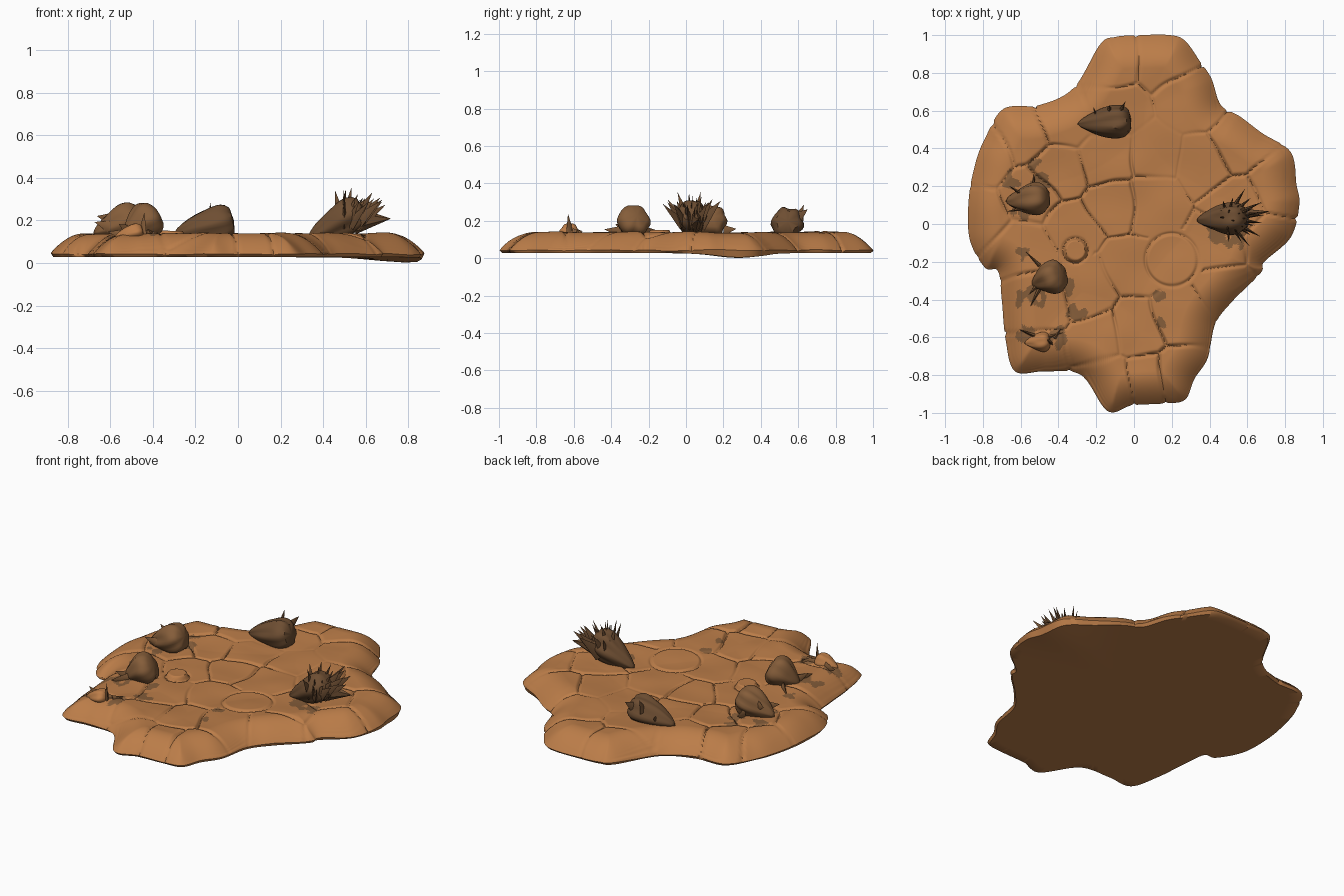
import bpy, bmesh, math, random
from mathutils import Vector, noise, kdtree, Matrix

if "Cube" in bpy.data.objects:
    bpy.data.objects.remove(bpy.data.objects["Cube"])

random.seed(4)

def material(name, rgb):
    m = bpy.data.materials.new(name)
    m.diffuse_color = (*rgb, 1)
    m.use_nodes = True
    m.node_tree.nodes["Principled BSDF"].inputs["Base Color"].default_value = m.diffuse_color
    return m

CLAY = material("clay", (0.50, 0.205, 0.066))
DARK = material("dark_brown", (0.155, 0.076, 0.032))
MID = material("mid_brown", (0.235, 0.11, 0.042))

# slab outline seen from above, and centres of the paving-like cells
OUTLINE = [(.19, 1), (.27, .97), (.35, .86), (.41, .77), (.46, .63), (.56, .57), (.68, .48), (.83, .38),
           (.86, .21), (.875, .1), (.83, -.07), (.69, -.2), (.67, -.26), (.52, -.41), (.43, -.53),
           (.39, -.71), (.32, -.82), (.27, -.93), (.16, -.95), (-.01, -.96), (-.14, -.99), (-.28, -.8),
           (-.47, -.78), (-.63, -.78), (-.68, -.61), (-.70, -.4), (-.72, -.25), (-.79, -.23),
           (-.87, -.08), (-.875, .13), (-.84, .32), (-.79, .45), (-.69, .61), (-.5, .63), (-.32, .72),
           (-.18, .95), (-.1, .99), (.03, 1)]
CELLS = [(.17, .88), (-.13, .88), (.32, .65), (-.12, .6), (-.38, .55), (-.6, .48), (-.78, .38), (-.78, .05),
         (-.4, .27), (-.12, .1), (-.13, .33), (.12, .36), (.36, .33), (.57, .43), (.78, .2), (.55, .08),
         (.73, -.1), (.42, -.12), (.47, -.36), (.27, -.5), (.02, -.58), (.27, -.8), (.06, -.83),
         (-.12, -.85), (-.2, -.6), (-.5, -.7), (-.52, -.43), (-.25, -.36), (-.6, -.12), (-.55, .15),
         (0, -.2), (.1, .1), (-.3, -.02)]
# raised round stones: x, y, radius, height
ROUNDS = [(.2, -.19, .14, .005), (-.31, -.14, .066, .025)]
# stained patches beside the plants: x, y, radius
STAINS = [(.45, -.06, .05), (.53, -.08, .045), (-.5, .22, .05), (-.65, .23, .04), (-.53, .32, .03),
          (-.6, .06, .04), (-.58, -.15, .035), (-.55, -.38, .055), (-.34, -.33, .035), (-.31, -.47, .045),
          (-.4, -.6, .05), (-.57, -.58, .045), (.15, -.52, .03), (.13, -.38, .03)]

def smooth_loop(pts, n):
    out = []
    for i in range(len(pts)):
        a, b, c, d = (Vector(pts[(i + k) % len(pts)]) for k in (-1, 0, 1, 2))
        for j in range(n):
            t = j / n
            out.append(.5 * (2 * b + (c - a) * t + (2 * a - 5 * b + 4 * c - d) * t * t
                             + (3 * b - a - 3 * c + d) * t ** 3))
    return out

def make_tree(pts):
    tree = kdtree.KDTree(len(pts))
    for i, p in enumerate(pts):
        tree.insert((p[0], p[1], 0), i)
    tree.balance()
    return tree

EDGE = smooth_loop(OUTLINE, 14)
edge_tree, cell_tree = make_tree(EDGE), make_tree(CELLS)

def crack_at(x, y):
    """0..1 crack strength."""
    w = noise.noise_vector(Vector((x * 4, y * 4, 0))) * .04
    q = Vector((x + w.x, y + w.y, 0))
    (c1, i1, d1), (c2, i2, d2) = cell_tree.find_n(q, 2)
    border = (d2 * d2 - d1 * d1) / (2 * (c1 - c2).length)
    patchy = .55 + .9 * noise.noise(Vector((x * 3, y * 3, 7)))
    crack = math.exp(-(border / .008) ** 2) * min(1, max(.05, patchy))
    for rx, ry, rr, _ in ROUNDS:
        d = math.hypot(x - rx, y - ry)
        if d < rr + .03:
            crack = .35 * math.exp(-((d - rr) / .008) ** 2)
    return crack

def ground(x, y):
    d = edge_tree.find(Vector((x, y, 0)))[2]
    k = min(1, d / .17)
    z = .042 + .098 * (1 - (1 - k) ** 2)
    z -= .014 * min(1, max(0, (d - .17) / .25))          # shallow middle
    z += .008 * noise.noise(Vector((x * 5, y * 5, 2)))
    z -= crack_at(x, y) * (.007 + .011 * k)
    for rx, ry, rr, h in ROUNDS:
        z += h * min(1, max(0, (rr - math.hypot(x - rx, y - ry)) / .015))
    return z

def finish(bm, name, mats, angle=40):
    bmesh.ops.recalc_face_normals(bm, faces=bm.faces)
    me = bpy.data.meshes.new(name)
    bm.to_mesh(me)
    bm.free()
    ob = bpy.data.objects.new(name, me)
    bpy.context.collection.objects.link(ob)
    for m in mats:
        me.materials.append(m)
    bpy.context.view_layer.objects.active = ob
    ob.select_set(True)
    bpy.ops.object.shade_smooth_by_angle(angle=math.radians(angle))
    ob.select_set(False)
    return ob

# cracked ground slab: rings shrinking from the outline, plus the underside
def slab():
    bm = bmesh.new()
    n, rings = len(EDGE), 125

    def under(p):
        return .027 - .025 * math.exp(-((p.x - .78) ** 2 + (p.y - .28) ** 2) / .03)

    loops = []
    for f in (.3, .6, .8, .92, .985):
        loops.append([bm.verts.new((p.x * f, p.y * f, under(p * f))) for p in EDGE])
    for i in range(rings):
        f = 1 - (i / rings) ** 1.1
        row = []
        for p in EDGE:
            q = p * f
            s = 1 - .018 * crack_at(q.x, q.y) * max(0, 1 - i / 8)
            row.append(bm.verts.new((q.x * s, q.y * s, ground(q.x, q.y))))
        loops.append(row)
    for li, (a, b) in enumerate(zip(loops, loops[1:])):
        for j in range(n):
            k = (j + 1) % n
            face = bm.faces.new((a[j], a[k], b[k], b[j]))
            if li > 5:
                c = face.calc_center_median()
                w = 1 + 1.1 * noise.noise(Vector((c.x * 22, c.y * 22, 5)))
                face.material_index = int(any(math.hypot(c.x - x, c.y - y) < r * w for x, y, r in STAINS))
    bm.faces.new(loops[0])
    c = bm.verts.new((0, 0, ground(0, 0)))
    for j in range(n):
        bm.faces.new((loops[-1][j], loops[-1][(j + 1) % n], c))
    finish(bm, "cracked_ground", [CLAY, MID], 50)

# helpers for pods and thorns
def add_spike(bm, base, direction, length, width, flat=.4):
    d = Vector(direction).normalized()
    m = (Matrix.Translation(Vector(base) + d * length / 2)
         @ d.to_track_quat('Z', 'Y').to_matrix().to_4x4() @ Matrix.Diagonal((flat, 1, 1, 1)))
    bmesh.ops.create_cone(bm, cap_ends=True, segments=6, radius1=width, radius2=0, depth=length, matrix=m)

def add_bud(bm, a, b, radius, seed):
    """Ribbed teardrop, narrow at a and blunt at b."""
    a, b = Vector(a), Vector(b)
    q = (b - a).to_track_quat('Z', 'Y')
    rows, n, m = [], 36, 16
    for i in range(1, m):
        u = i / m
        r = radius * 1.45 * u ** .7 * math.sqrt(1 - u ** 4)
        row = []
        for j in range(n):
            t = math.tau * j / n
            w = 1 + .05 * math.sin(6 * t + 3 * u) + .12 * noise.noise(
                Vector((math.cos(t) * 2, math.sin(t) * 2, u * 2 + seed)))
            row.append(bm.verts.new(a.lerp(b, u) + q @ Vector((math.cos(t) * r * w, math.sin(t) * r * w, 0))))
        rows.append(row)
    ends = bm.verts.new(a), bm.verts.new(a.lerp(b, .97))
    for p, s in zip(rows, rows[1:]):
        for j in range(n):
            bm.faces.new((p[j], p[(j + 1) % n], s[(j + 1) % n], s[j]))
    for v, row in zip(ends, (rows[0], rows[-1])):
        for j in range(n):
            bm.faces.new((v, row[j], row[(j + 1) % n]))

def pod(name, a, b, radius, mat, spikes):
    bm = bmesh.new()
    add_bud(bm, a, b, radius, a[0] * 9)
    for base, d, length, width in spikes:
        add_spike(bm, base, d, length, width)
    finish(bm, name, [mat])

slab()

# three closed pods leaning to the right
pod("rear_pod", (-.30, .53, .14), (-.01, .545, .20), .088, DARK,
    [((-.13, .6, .21), (.0, .4, 1), .08, .03), ((-.07, .6, .22), (.3, .6, .5), .07, .03),
     ((-.2, .57, .17), (-.3, 1, .4), .06, .025)])
pod("left_pod", (-.68, .12, .14), (-.45, .14, .225), .085, MID,
    [((-.58, .15, .2), (-.8, .5, .2), .10, .04), ((-.53, .2, .15), (0, 1, .1), .07, .03),
     ((-.6, .08, .17), (-1, -.2, .3), .08, .03)])
pod("front_left_pod", (-.54, -.32, .13), (-.375, -.26, .23), .088, MID,
    [((-.5, -.31, .14), (-.7, -.8, .5), .10, .04), ((-.5, -.34, .14), (-.5, -1, .15), .11, .035),
     ((-.5, -.22, .14), (-1, 1, .1), .10, .03)])

# big thorny plant fanning up and to the right
bm = bmesh.new()
add_bud(bm, (.33, .02, .12), (.60, .035, .26), .085, 3)
add_spike(bm, (.55, .05, .2), (1, .1, .05), .17, .065, .6)
for i in range(24):
    t = i * 2.4
    k = math.sqrt((i + .5) / 24)
    base = Vector((.52 + .04 * math.cos(t) * k, .03 + .05 * math.sin(t) * k, .18))
    d = Vector((.45 + .7 * k * math.cos(t), .75 * k * math.sin(t), 1 - .25 * k))
    add_spike(bm, base, d, random.uniform(.13, .19), random.uniform(.03, .045))
finish(bm, "thorny_plant", [DARK])

# broken shards at the front left
bm = bmesh.new()
add_bud(bm, (-.58, -.63, .12), (-.44, -.62, .145), .05, 8)
finish(bm, "fallen_shell", [CLAY])
bm = bmesh.new()
for base, d, length in [((-.45, -.62, .13), (.1, -.1, 1), .11), ((-.46, -.6, .13), (1, .3, .15), .09),
                        ((-.53, -.59, .13), (-1, .4, .2), .09), ((-.42, -.6, .13), (.6, .8, .2), .06)]:
    add_spike(bm, base, d, length, .03)
finish(bm, "shards", [MID])
